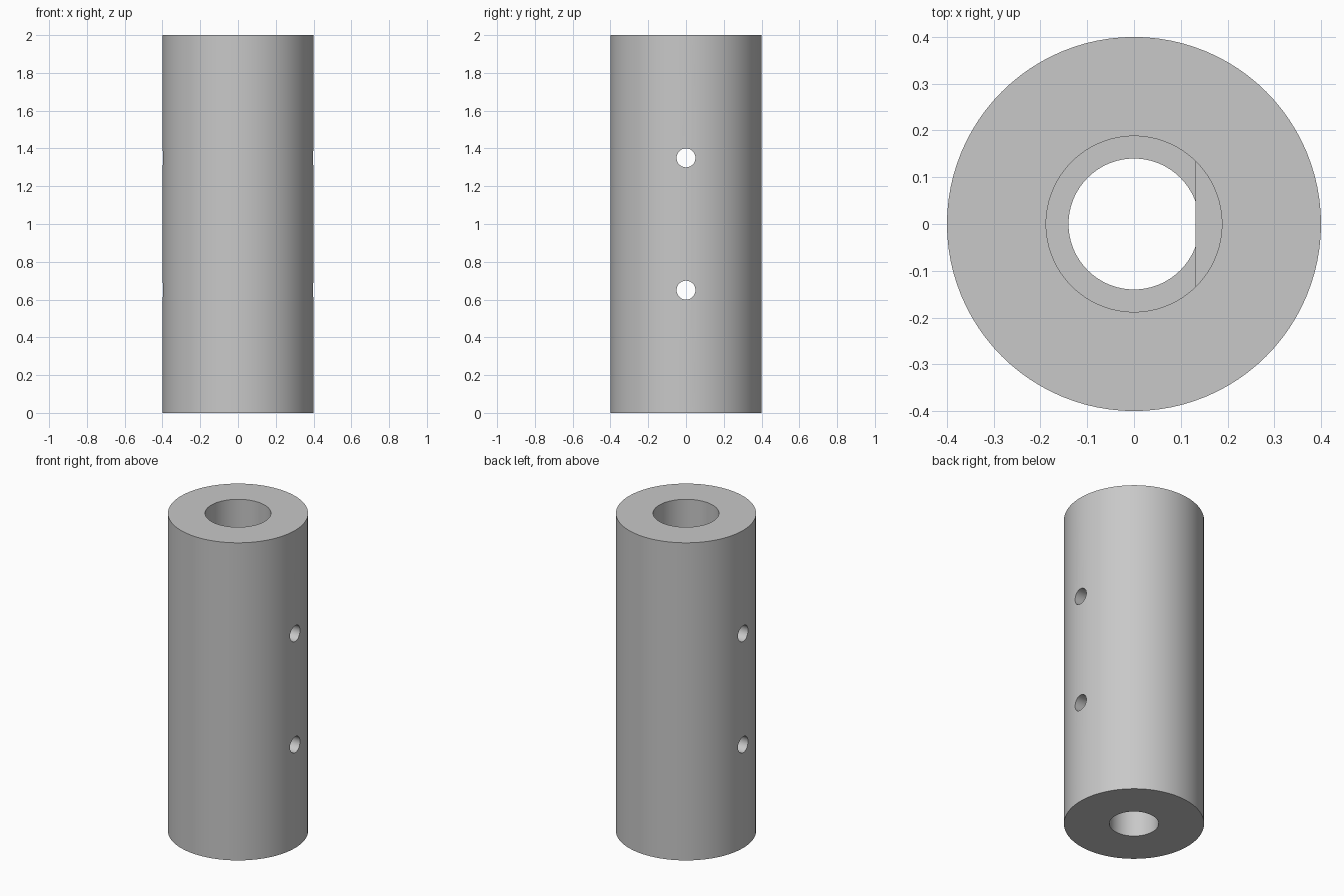
import bpy
import bmesh
import math
from mathutils import Matrix

if "Cube" in bpy.data.objects:
    bpy.data.objects.remove(bpy.data.objects["Cube"])

LENGTH, RADIUS = 2.0, 0.4
UPPER_BORE, LOWER_BORE = 0.188, 0.14
MIDDLE, FLAT_TOP, FLAT_X = 1.0, 1.65, 0.132

metal = bpy.data.materials.new("plain grey")
metal.use_nodes = True
grey = (0.58, 0.58, 0.58, 1)
metal.diffuse_color = grey
metal.node_tree.nodes["Principled BSDF"].inputs["Base Color"].default_value = grey


def cylinder(name, radius, z0, z1, sides=96, flat=None, sideways=False):
    """Cylinder from z0 to z1; 'flat' trims its +x side, 'sideways' lays it along x at height z0."""
    bm = bmesh.new()
    depth = 2 * RADIUS + 0.4 if sideways else z1 - z0
    bmesh.ops.create_cone(bm, cap_ends=True, segments=sides,
                          radius1=radius, radius2=radius, depth=depth)
    if sideways:
        bm.transform(Matrix.Translation((0, 0, z0)) @ Matrix.Rotation(math.pi / 2, 4, "Y"))
    else:
        bm.transform(Matrix.Translation((0, 0, (z0 + z1) / 2)))
    if flat is not None:
        cut = bmesh.ops.bisect_plane(bm, geom=bm.verts[:] + bm.edges[:] + bm.faces[:],
                                     plane_co=(flat, 0, 0), plane_no=(1, 0, 0), clear_outer=True)
        edges = [e for e in cut["geom_cut"] if isinstance(e, bmesh.types.BMEdge)]
        bmesh.ops.contextual_create(bm, geom=edges)
    bmesh.ops.recalc_face_normals(bm, faces=bm.faces[:])
    mesh = bpy.data.meshes.new(name)
    bm.to_mesh(mesh)
    bm.free()
    mesh.materials.append(metal)
    obj = bpy.data.objects.new(name, mesh)
    bpy.context.collection.objects.link(obj)
    return obj


# Outer sleeve
sleeve = cylinder("coupling_sleeve", RADIUS, 0, LENGTH)

# Stepped bore with a flat-sided middle, and two cross holes
cutters = [
    cylinder("lower_bore_cutter", LOWER_BORE, -0.1, MIDDLE + 0.05),
    cylinder("flat_sided_bore_cutter", UPPER_BORE, MIDDLE, FLAT_TOP + 0.05, flat=FLAT_X),
    cylinder("upper_bore_cutter", UPPER_BORE, FLAT_TOP, LENGTH + 0.1),
]
for label, height in (("lower", 0.65), ("upper", 1.35)):
    cutters.append(cylinder(label + "_screw_hole_cutter", 0.05, height, height,
                            sides=48, sideways=True))

bpy.context.view_layer.objects.active = sleeve
for cutter in cutters:
    mod = sleeve.modifiers.new(cutter.name, "BOOLEAN")
    mod.operation = "DIFFERENCE"
    mod.solver = "EXACT"
    mod.object = cutter
    bpy.ops.object.modifier_apply(modifier=mod.name)
    bpy.data.objects.remove(cutter)

# Smooth curved walls, crisp rims
bpy.ops.object.select_all(action="DESELECT")
sleeve.select_set(True)
bpy.ops.object.shade_smooth_by_angle(angle=math.radians(30))
